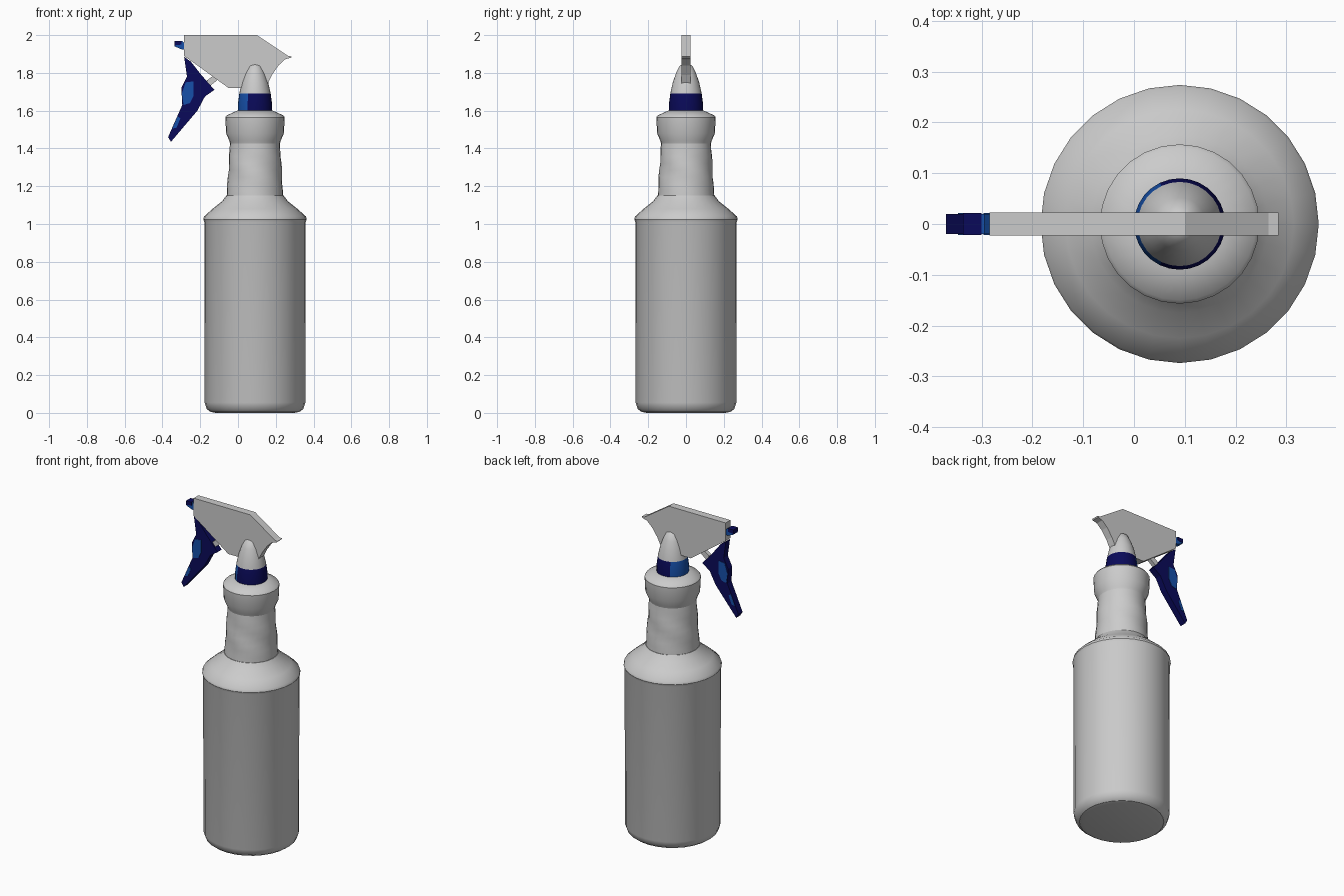
import bpy, bmesh, math
from mathutils import Vector

old = bpy.data.objects.get("Cube")
if old:
    bpy.data.objects.remove(old, do_unlink=True)

AXIS = 0.09   # x of the bottle's centre line
SIDES = 28


def material(name, rgb):
    m = bpy.data.materials.new(name)
    m.use_nodes = True
    m.diffuse_color = (*rgb, 1)
    m.node_tree.nodes["Principled BSDF"].inputs["Base Color"].default_value = (*rgb, 1)
    return m


grey = material("light grey plastic", (0.6, 0.6, 0.6))
navy = material("navy plastic", (0.003, 0.003, 0.1))
blue = material("blue plastic", (0.008, 0.08, 0.4))


def finish(name, bm, mats, smooth=None):
    bmesh.ops.recalc_face_normals(bm, faces=bm.faces)
    mesh = bpy.data.meshes.new(name)
    bm.to_mesh(mesh)
    bm.free()
    obj = bpy.data.objects.new(name, mesh)
    bpy.context.collection.objects.link(obj)
    for m in mats:
        mesh.materials.append(m)
    if smooth:
        bpy.ops.object.select_all(action="DESELECT")
        obj.select_set(True)
        bpy.context.view_layer.objects.active = obj
        bpy.ops.object.shade_smooth_by_angle(angle=math.radians(smooth))
    return obj


def lathe(name, profile, mats, smooth=35, wobble=None):
    """Revolve (radius, z) points about the bottle axis and cap both ends."""
    bm = bmesh.new()
    rings = []
    for r, z in profile:
        ring = []
        for i in range(SIDES):
            a = math.tau * i / SIDES
            rr = r + (wobble(a, z) if wobble else 0)
            ring.append(bm.verts.new((AXIS + rr * math.cos(a), rr * math.sin(a), z)))
        rings.append(ring)
    for low, high in zip(rings, rings[1:]):
        for i in range(SIDES):
            j = (i + 1) % SIDES
            bm.faces.new((low[i], low[j], high[j], high[i]))
    bm.faces.new(rings[0])
    bm.faces.new(rings[-1])
    return finish(name, bm, mats, smooth)


def plate(name, outline, half, mat, y=0.0):
    """Extrude an (x, z) outline to both sides of y."""
    bm = bmesh.new()
    face = bm.faces.new([bm.verts.new((x, y - half, z)) for x, z in outline])
    ext = bmesh.ops.extrude_face_region(bm, geom=[face])
    moved = [v for v in ext["geom"] if isinstance(v, bmesh.types.BMVert)]
    bmesh.ops.translate(bm, verts=moved, vec=(0, 2 * half, 0))
    return finish(name, bm, [mat])


# Bottle body with rounded foot and sloping shoulder
lathe("bottle_body", [(0.235, 0.005), (0.255, 0.02), (0.267, 0.055), (0.268, 1.01),
                      (0.274, 1.025), (0.27, 1.04), (0.225, 1.08), (0.175, 1.12),
                      (0.152, 1.15)], [grey])
lathe("bottle_base", [(0.21, 0), (0.235, 0.006)], [grey])


# Slightly crumpled neck
def crumple(a, z):
    return 0.003 * math.sin(3 * a + 40 * z) * math.sin(math.pi * (z - 1.14) / 0.29)


neck = [(0.15 - 0.018 * t / 8, 1.14 + 0.29 * t / 8) for t in range(9)]
lathe("bottle_neck", neck, [grey], 50, crumple)

# Collar around the mouth
lathe("collar", [(0.13, 1.42), (0.136, 1.44), (0.153, 1.48), (0.157, 1.565),
                 (0.15, 1.575), (0.095, 1.6)], [grey])

# Domed cap with a coloured lower band
cap = lathe("cap_dome", [(0.09, 1.595), (0.09, 1.64), (0.083, 1.69), (0.07, 1.75),
                         (0.052, 1.8), (0.034, 1.837), (0.016, 1.848), (0.003, 1.85)],
            [grey, navy, blue], 60)
for p in cap.data.polygons:
    if p.center.z < 1.69:
        p.material_index = 2 if p.normal.x < -0.5 else 1

# Flat spray head with a swept back tip
plate("spray_head", [(-0.285, 2.0), (0.1, 2.0), (0.265, 1.89), (0.285, 1.887),
                     (0.28, 1.88), (0.25, 1.872), (0.215, 1.84), (0.18, 1.79),
                     (0.145, 1.72), (-0.05, 1.72), (-0.285, 1.89)], 0.023, grey)

# Nozzle
plate("nozzle", [(-0.335, 1.968), (-0.295, 1.968), (-0.285, 1.96), (-0.285, 1.925),
                 (-0.3, 1.925), (-0.335, 1.94)], 0.02, blue)
plate("nozzle_tip", [(-0.337, 1.97), (-0.3, 1.97), (-0.3, 1.95), (-0.337, 1.945)],
      0.022, navy)

# Trigger lever with lighter patches on both sides
plate("trigger", [(-0.285, 1.885), (-0.25, 1.86), (-0.195, 1.79), (-0.125, 1.71),
                  (-0.175, 1.675), (-0.215, 1.6), (-0.355, 1.435), (-0.37, 1.46),
                  (-0.335, 1.54), (-0.295, 1.63), (-0.3, 1.72), (-0.27, 1.78)],
      0.02, navy)
for side, label in ((-1, "front"), (1, "back")):
    plate("trigger_upper_patch_" + label, [(-0.277, 1.75), (-0.235, 1.755), (-0.235, 1.68),
                                           (-0.255, 1.64), (-0.288, 1.63), (-0.297, 1.69)],
          0.002, blue, side * 0.02)
    plate("trigger_lower_patch_" + label, [(-0.32, 1.57), (-0.305, 1.56), (-0.325, 1.51),
                                           (-0.347, 1.505)], 0.002, blue, side * 0.02)

# Push rod between trigger and head
plate("push_rod", [(-0.165, 1.76), (-0.125, 1.79), (-0.105, 1.765), (-0.15, 1.73)],
      0.012, grey)
